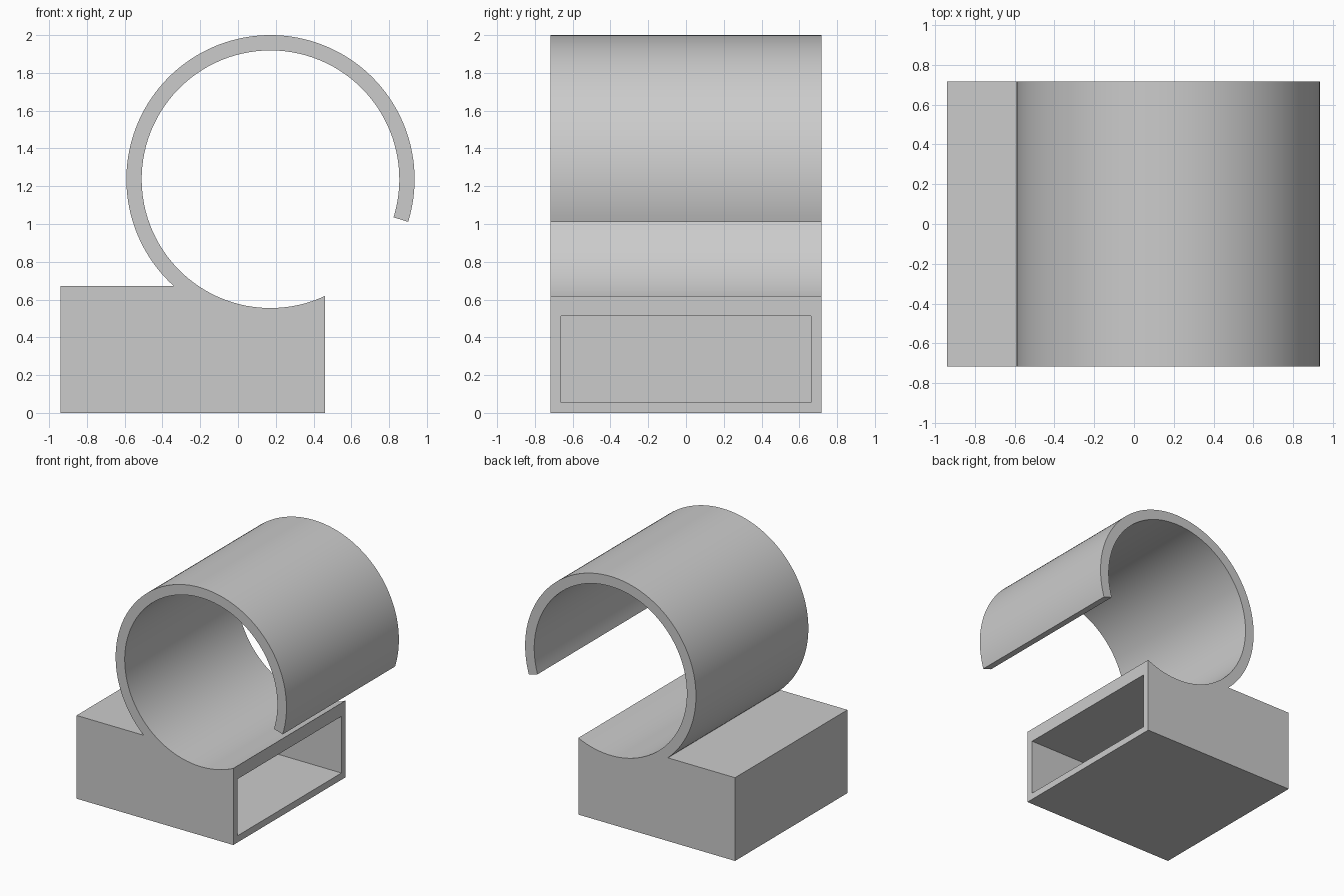
import bpy, bmesh, math
from mathutils import Vector

if "Cube" in bpy.data.objects:
    bpy.data.objects.remove(bpy.data.objects["Cube"], do_unlink=True)

CX, CZ = 0.172, 1.237          # ring centre
R_OUT, R_IN = 0.763, 0.682     # ring radii
LEFT, RIGHT, TOP = -0.94, 0.46, 0.672
HALF_DEPTH, WALL, CAVITY_TOP = 0.717, 0.077, 0.512
SEGMENTS = 96


def arc(radius, start, end):
    """Points along a circular arc around the ring centre."""
    return [(CX + radius * math.cos(a), CZ + radius * math.sin(a))
            for a in (start + (end - start) * i / SEGMENTS
                      for i in range(SEGMENTS + 1))]


# Side profile: open ring flowing into a block with a cradle on top
tip = math.radians(-17.2)
meet = math.pi + math.asin((CZ - TOP) / R_OUT)
cradle = 2 * math.pi - math.acos((RIGHT - CX) / R_IN)
profile = arc(R_OUT, tip, meet)
profile += [(LEFT, TOP), (LEFT, 0), (RIGHT, 0)]
profile += arc(R_IN, cradle, tip)

bm = bmesh.new()
cap = bm.faces.new([bm.verts.new((x, -HALF_DEPTH, z)) for x, z in profile])
side = bmesh.ops.extrude_face_region(bm, geom=[cap], use_keep_orig=True)
bmesh.ops.translate(bm, vec=(0, 2 * HALF_DEPTH, 0),
                    verts=[v for v in side["geom"] if isinstance(v, bmesh.types.BMVert)])
bmesh.ops.recalc_face_normals(bm, faces=bm.faces)

# Rectangular drawer cavity sunk into the flat end of the block
end = next(f for f in bm.faces
           if all(abs(v.co.x - RIGHT) < 1e-4 for v in f.verts))
bmesh.ops.inset_individual(bm, faces=[end], thickness=WALL)
for v in end.verts:
    if v.co.z > TOP / 2:
        v.co.z = CAVITY_TOP
floor = bmesh.ops.extrude_discrete_faces(bm, faces=[end])["faces"][0]
bmesh.ops.translate(bm, vec=Vector((LEFT + WALL - RIGHT, 0, 0)), verts=floor.verts)

mesh = bpy.data.meshes.new("ring_holder")
bm.to_mesh(mesh)
bm.free()
holder = bpy.data.objects.new("ring_holder", mesh)
bpy.context.collection.objects.link(holder)

# Plain grey material
grey = bpy.data.materials.new("light_grey")
grey.use_nodes = True
colour = (0.6, 0.6, 0.6, 1)
grey.diffuse_color = colour
grey.node_tree.nodes["Principled BSDF"].inputs["Base Color"].default_value = colour
mesh.materials.append(grey)

# Smooth curved walls, crisp edges
bpy.ops.object.select_all(action="DESELECT")
holder.select_set(True)
bpy.context.view_layer.objects.active = holder
bpy.ops.object.shade_smooth_by_angle(angle=math.radians(30))
